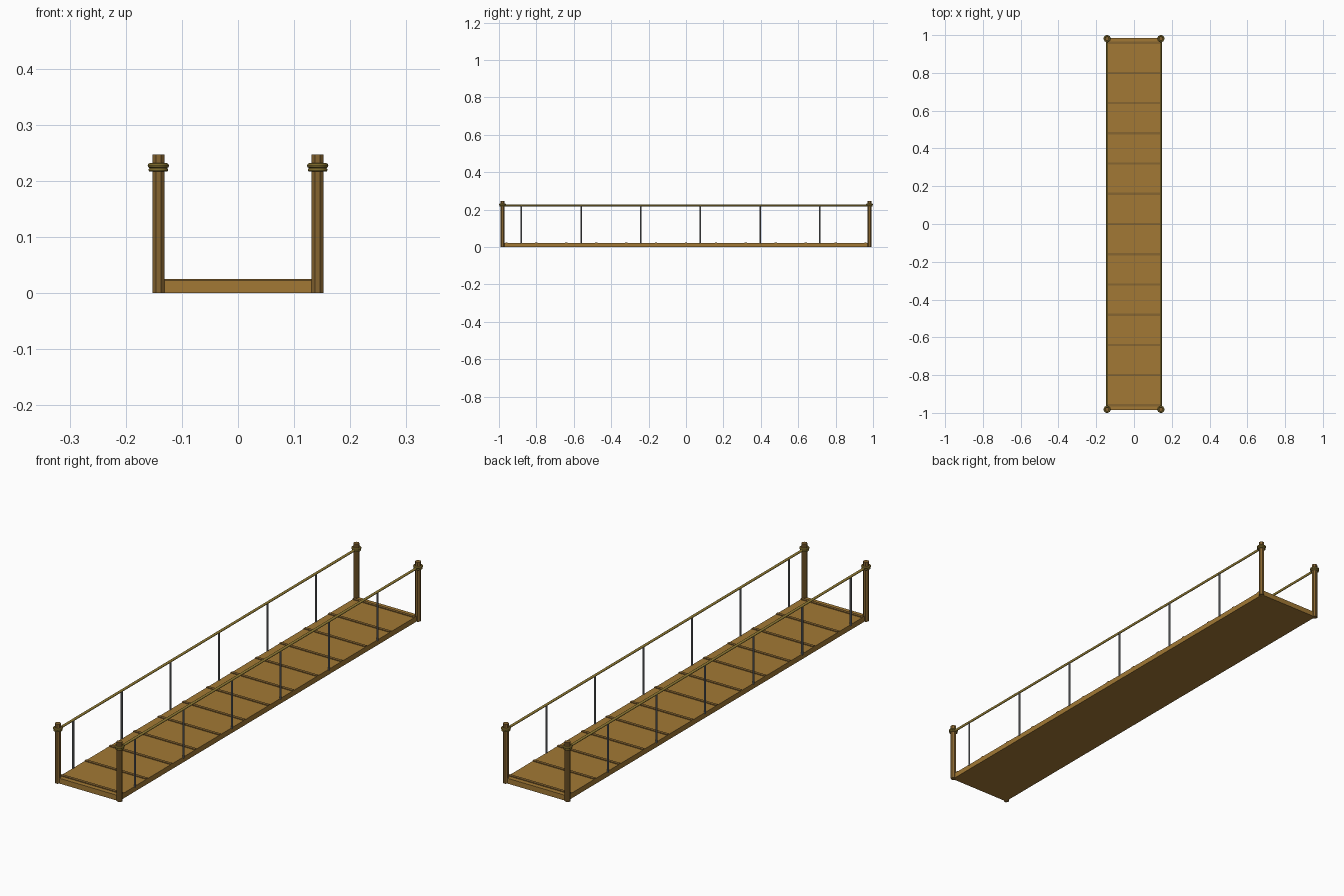
import bpy
from math import pi

if "Cube" in bpy.data.objects:
    bpy.data.objects.remove(bpy.data.objects["Cube"])

X, Y = 0.142, 0.981


def material(name, color):
    m = bpy.data.materials.new(name)
    m.diffuse_color = (*color, 1)
    m.use_nodes = True
    m.node_tree.nodes["Principled BSDF"].inputs["Base Color"].default_value = m.diffuse_color
    return m


WOOD = material("wood", (0.36, 0.19, 0.035))
DARK = material("dark_wood", (0.24, 0.13, 0.03))
ROPE = material("rope", (0.33, 0.23, 0.04))
METAL = material("metal", (0.2, 0.21, 0.22))


def finish(name, mat, smooth=False):
    o = bpy.context.object
    o.name = name
    o.data.materials.append(mat)
    if smooth:
        bpy.ops.object.shade_smooth_by_angle()
    return o


def box(name, center, size, mat):
    bpy.ops.mesh.primitive_cube_add(size=1, location=center)
    bpy.context.object.scale = size
    return finish(name, mat)


def rod(name, center, radius, length, mat, sides=8, rot=(0, 0, 0), smooth=False):
    bpy.ops.mesh.primitive_cylinder_add(vertices=sides, radius=radius, depth=length,
                                        location=center, rotation=rot)
    return finish(name, mat, smooth)


# Deck slab with raised cross strips
box("deck", (0, 0, 0.011), (2 * X, 2 * Y + 0.008, 0.022), WOOD)
for i in range(13):
    box(f"deck_strip_{i}", (0, -0.96 + 0.16 * i, 0.0225), (2 * X, 0.012, 0.005), DARK)

for side, sx in (("left", -1), ("right", 1)):
    # Corner posts wrapped with two rope rings
    for end, sy in (("front", -1), ("back", 1)):
        rod(f"{side}_{end}_post", (sx * X, sy * Y, 0.1235), 0.0115, 0.247, DARK,
            rot=(0, 0, pi / 8))
        for k, (z, outer, r) in enumerate(((0.2195, 0.0175, 0.0035), (0.227, 0.019, 0.0045))):
            bpy.ops.mesh.primitive_torus_add(location=(sx * X, sy * Y, z), major_segments=24,
                                             minor_segments=10, major_radius=outer - r,
                                             minor_radius=r)
            finish(f"{side}_{end}_rope_ring_{k}", ROPE, True)
    # Rope handrail
    rod(f"{side}_handrail", (sx * X, 0, 0.222), 0.005, 2 * Y, ROPE, 12, (pi / 2, 0, 0), True)
    # Thin metal balusters
    for i in range(6):
        rod(f"{side}_baluster_{i}", (sx * X, -0.88 + 0.319 * i, 0.12), 0.004, 0.204, METAL,
            12, smooth=True)
